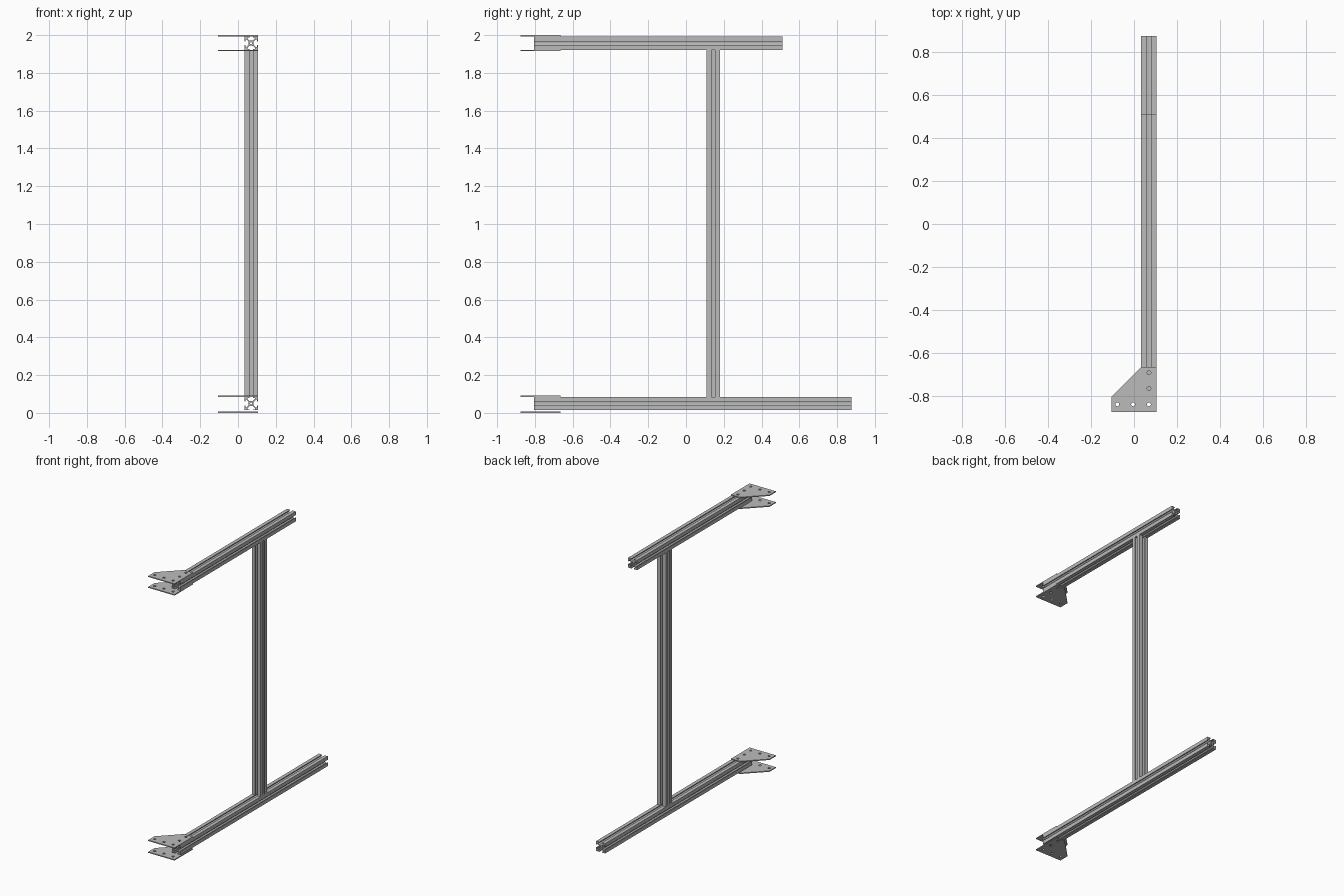
import bpy
import bmesh
from math import sin, cos, pi

if "Cube" in bpy.data.objects:
    bpy.data.objects.remove(bpy.data.objects["Cube"], do_unlink=True)

# Main dimensions
BAR = 0.0713                 # side of the square slotted bar
T = 0.007                    # bracket plate thickness
EDGE = 0.105                 # half width of the bracket
FRONT, BACK = -0.875, 0.875
BAR_X = EDGE - BAR / 2
BAR_START = FRONT + BAR
LOW_Z = 0.014 + BAR / 2      # centre heights of the two rails
HIGH_Z = 2 - T - BAR / 2

# Single aluminium colour
metal = bpy.data.materials.new("aluminium_grey")
metal.use_nodes = True
GREY = (0.5, 0.5, 0.5, 1)
metal.diffuse_color = GREY
metal.node_tree.nodes["Principled BSDF"].inputs["Base Color"].default_value = GREY


def prism(name, loops, length, location, rotation=(0, 0, 0)):
    """Extrude closed outlines (first outer, rest holes) centred on local z."""
    curve = bpy.data.curves.new(name + "_outline", "CURVE")
    curve.dimensions = "2D"
    curve.fill_mode = "BOTH"
    curve.extrude = length / 2
    for loop in loops:
        spline = curve.splines.new("POLY")
        spline.points.add(len(loop) - 1)
        for point, (x, y) in zip(spline.points, loop):
            point.co = (x, y, 0, 1)
        spline.use_cyclic_u = True
    helper = bpy.data.objects.new(name + "_outline", curve)
    bpy.context.collection.objects.link(helper)
    graph = bpy.context.evaluated_depsgraph_get()
    mesh = bpy.data.meshes.new_from_object(helper.evaluated_get(graph))
    bpy.data.objects.remove(helper, do_unlink=True)
    bpy.data.curves.remove(curve)

    # Weld caps to walls
    bm = bmesh.new()
    bm.from_mesh(mesh)
    bmesh.ops.remove_doubles(bm, verts=bm.verts, dist=1e-5)
    bmesh.ops.recalc_face_normals(bm, faces=bm.faces)
    for face in bm.faces:
        face.smooth = False
    bm.to_mesh(mesh)
    bm.free()

    mesh.name = name
    mesh.materials.clear()
    mesh.materials.append(metal)
    obj = bpy.data.objects.new(name, mesh)
    obj.location = location
    obj.rotation_euler = rotation
    bpy.context.collection.objects.link(obj)
    return obj


def circle(x, y, radius, sides=20):
    return [(x + radius * cos(2 * pi * i / sides), y + radius * sin(2 * pi * i / sides))
            for i in range(sides)]


def slotted_section():
    """Square bar section with a T-slot on each side and a central bore."""
    unit = BAR / 30
    half_slot = [(6, 4), (10.5, 8.5), (12.8, 8.5), (12.8, 4.1), (15, 4.1)]
    side = [(15, -15)] + [(x, -y) for x, y in reversed(half_slot)] + [(5.5, 0)] + half_slot
    outline = []
    for _ in range(4):
        outline += [(x * unit, y * unit) for x, y in side]
        side = [(-y, x) for x, y in side]
    return [outline, circle(0, 0, 2.5 * unit)]


section = slotted_section()

# Horizontal rails
for name, z, end in (("lower_rail", LOW_Z, BACK), ("upper_rail", HIGH_Z, 0.51)):
    prism(name, section, end - BAR_START,
          (BAR_X, (BAR_START + end) / 2, z), (pi / 2, 0, 0))

# Upright post between the rails
post_bottom, post_top = LOW_Z + BAR / 2, HIGH_Z - BAR / 2
prism("upright_post", section, post_top - post_bottom,
      (BAR_X, 0.145, (post_bottom + post_top) / 2))

# Corner bracket plates with bolt holes
rear = FRONT + 2 * EDGE
plate = [(-EDGE, FRONT), (EDGE, FRONT), (EDGE, rear),
         (EDGE - BAR, rear), (-EDGE, BAR_START)]
hole_y = FRONT + BAR / 2
PITCH = 0.0735
centres = [(BAR_X - i * PITCH, hole_y) for i in range(3)]
centres += [(BAR_X, hole_y + i * PITCH) for i in (1, 2)]
plate_loops = [plate] + [circle(x, y, 0.009) for x, y in centres]

offset = (BAR + T) / 2
for name, z in (("lower_bracket_bottom", T / 2),
                ("lower_bracket_top", LOW_Z + offset),
                ("upper_bracket_bottom", HIGH_Z - offset),
                ("upper_bracket_top", HIGH_Z + offset)):
    prism(name, plate_loops, T, (0, 0, z))
